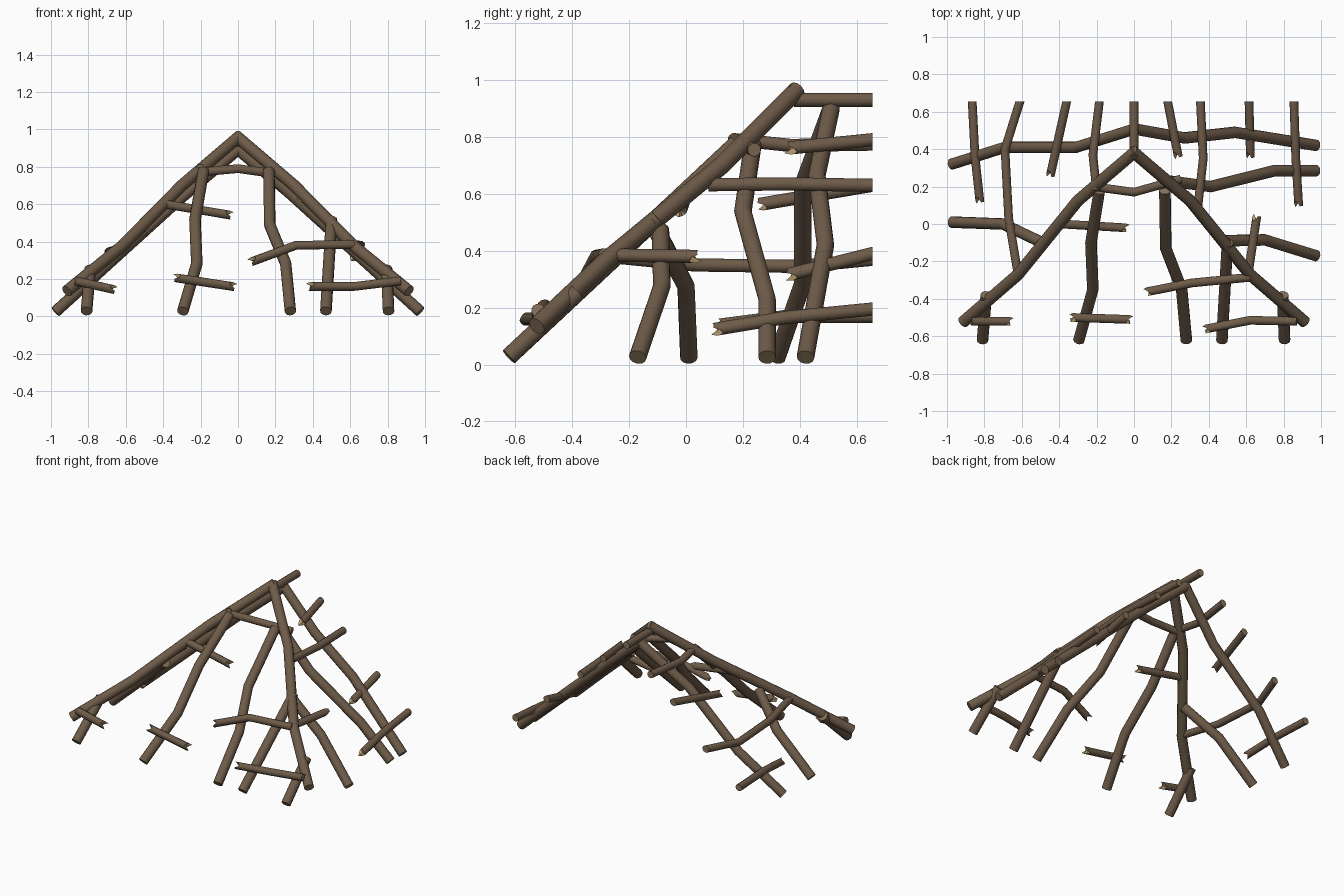
import bpy, bmesh, math
from mathutils import Vector

if "Cube" in bpy.data.objects:
    bpy.data.objects.remove(bpy.data.objects["Cube"])

def material(name, col):
    m = bpy.data.materials.new(name)
    m.diffuse_color = (*col, 1)
    m.use_nodes = True
    m.node_tree.nodes["Principled BSDF"].inputs["Base Color"].default_value = m.diffuse_color
    return m

MATS = [material("bark brown", (0.155, 0.105, 0.066)),
        material("cut wood", (0.24, 0.165, 0.10)),
        material("splintered wood", (0.50, 0.35, 0.18))]
SIDES = 12
BACK = 0.655          # plane where the frame is sawn off at the back


def log(name, pts, r=0.031, broken=""):
    """Round bent pole through pts; broken holds 's' and/or 'e' for splintered ends."""
    pts = [Vector(p) for p in pts]
    n = len(pts)
    bm = bmesh.new()
    rings = []
    d0 = (pts[1] - pts[0]).normalized()
    side = d0.orthogonal().normalized()
    for i, p in enumerate(pts):
        a = (p - pts[i - 1]).normalized() if i else d0
        b = (pts[i + 1] - p).normalized() if i < n - 1 else a
        t = (a + b).normalized()
        side = (side - t * side.dot(t)).normalized()
        up = t.cross(side)
        ring = []
        for k in range(SIDES):
            ang = 2 * math.pi * k / SIDES
            co = p + (side * math.cos(ang) + up * math.sin(ang)) * r
            if abs(p.y - BACK) < 1e-5:                      # sawn flat
                co += t * ((BACK - co.y) / t.y)
            end = -1 if i == 0 else 1
            if (i == 0 and "s" in broken) or (i == n - 1 and "e" in broken):
                co += t * end * (0.017 * math.cos(2 * ang) + 0.006 * math.cos(5 * ang))
            ring.append(bm.verts.new(co))
        rings.append(ring)
    # bark
    for q, w in zip(rings, rings[1:]):
        for k in range(SIDES):
            j = (k + 1) % SIDES
            bm.faces.new((q[k], q[j], w[j], w[k]))
    # end caps
    for ring, key, c, s in ((rings[0], "s", pts[0], d0), (rings[-1], "e", pts[-1], -t)):
        if key in broken:
            mid = bm.verts.new(c + s * 0.008)
            for k in range(SIDES):
                bm.faces.new((ring[k], ring[(k + 1) % SIDES], mid)).material_index = 2
        else:
            bm.faces.new(ring).material_index = 1
    bmesh.ops.recalc_face_normals(bm, faces=bm.faces)
    me = bpy.data.meshes.new(name)
    bm.to_mesh(me)
    bm.free()
    for m in MATS:
        me.materials.append(m)
    ob = bpy.data.objects.new(name, me)
    bpy.context.collection.objects.link(ob)
    bpy.context.view_layer.objects.active = ob
    ob.select_set(True)
    bpy.ops.object.shade_smooth_by_angle(angle=math.radians(35))
    ob.select_set(False)


def side_plane(x, y):      # height of side roof slopes
    return (x, y, 0.91 - 0.907 * abs(x))


def front_plane(x, y):     # height of front hip slope
    return (x, y, 0.03 + 0.935 * (y + 0.62))


# ridge and hip poles
log("ridge_pole", [(0, 0.38, 0.93), (0, BACK, 0.93)], 0.025)
for s, tag in ((-1, "left"), (1, "right")):
    log("hip_pole_" + tag, [(0.915 * s, -0.525, 0.135), (0.62 * s, -0.27, 0.375),
                            (0.30 * s, 0.125, 0.70), (-0.01 * s, 0.39, 0.965)], 0.032)

# side rafters
for name, path in {
    "left_rafter_back": [(-0.975, 0.32), (-0.69, 0.41), (-0.31, 0.41), (0.01, 0.51)],
    "right_rafter_back": [(0.975, 0.42), (0.54, 0.49), (0.27, 0.46), (-0.01, 0.51)],
    "left_rafter_front": [(-0.975, 0.01), (-0.70, 0.0), (-0.49, -0.10)],
    "right_rafter_middle": [(0.975, 0.285), (0.75, 0.285), (0.41, 0.2), (0.15, 0.235)],
    "right_rafter_front": [(0.975, -0.17), (0.70, -0.085), (0.48, -0.09)],
}.items():
    log(name, [side_plane(*p) for p in path])

# front rafters
for i, path in enumerate((
    [(-0.81, -0.622), (-0.79, -0.38)],
    [(-0.295, -0.622), (-0.22, -0.35), (-0.23, -0.10), (-0.185, 0.18)],
    [(0.28, -0.622), (0.255, -0.35), (0.17, -0.13), (0.165, 0.18)],
    [(0.47, -0.622), (0.50, -0.10)],
    [(0.805, -0.622), (0.795, -0.38)],
)):
    log(f"front_rafter_{i + 1}", [front_plane(*p) for p in path])

# front cross sticks
for i, (path, br) in enumerate((
    ([(-0.87, -0.52, 0.19), (-0.67, -0.52, 0.145)], "e"),
    ([(-0.325, -0.50, 0.205), (-0.03, -0.51, 0.16)], "se"),
    ([(-0.39, 0.0, 0.60), (-0.05, -0.02, 0.543)], "e"),
    ([(-0.22, 0.20, 0.77), (0, 0.17, 0.79), (0.25, 0.24, 0.755)], ""),
    ([(0.08, -0.36, 0.295), (0.31, -0.315, 0.38), (0.62, -0.285, 0.385)], "s"),
    ([(0.39, -0.56, 0.16), (0.62, -0.515, 0.16), (0.87, -0.52, 0.19)], "s"),
)):
    log(f"front_stick_{i + 1}", path, 0.024, br)

# side cross sticks
for i, (path, br) in enumerate((
    ([(0.855, BACK, 0.195), (0.865, 0.35, 0.165), (0.88, 0.11, 0.125)], "e"),
    ([(0.615, BACK, 0.39), (0.622, 0.37, 0.318)], "e"),
    ([(0.355, BACK, 0.63), (0.37, 0.35, 0.635), (0.34, 0.08, 0.632)], ""),
    ([(0.18, BACK, 0.79), (0.235, 0.37, 0.762)], "e"),
    ([(0.655, 0.03, 0.38), (0.61, -0.27, 0.385)], "s"),
    ([(-0.865, BACK, 0.17), (-0.85, 0.36, 0.17), (-0.825, 0.13, 0.14)], "e"),
    ([(-0.61, BACK, 0.37), (-0.69, 0.40, 0.345), (-0.67, 0.03, 0.35), (-0.62, -0.27, 0.38)], ""),
    ([(-0.36, BACK, 0.63), (-0.445, 0.27, 0.565)], "e"),
    ([(-0.185, BACK, 0.775), (-0.22, 0.37, 0.77), (-0.20, 0.18, 0.79)], ""),
)):
    log(f"side_stick_{i + 1}", path, 0.024, br)
